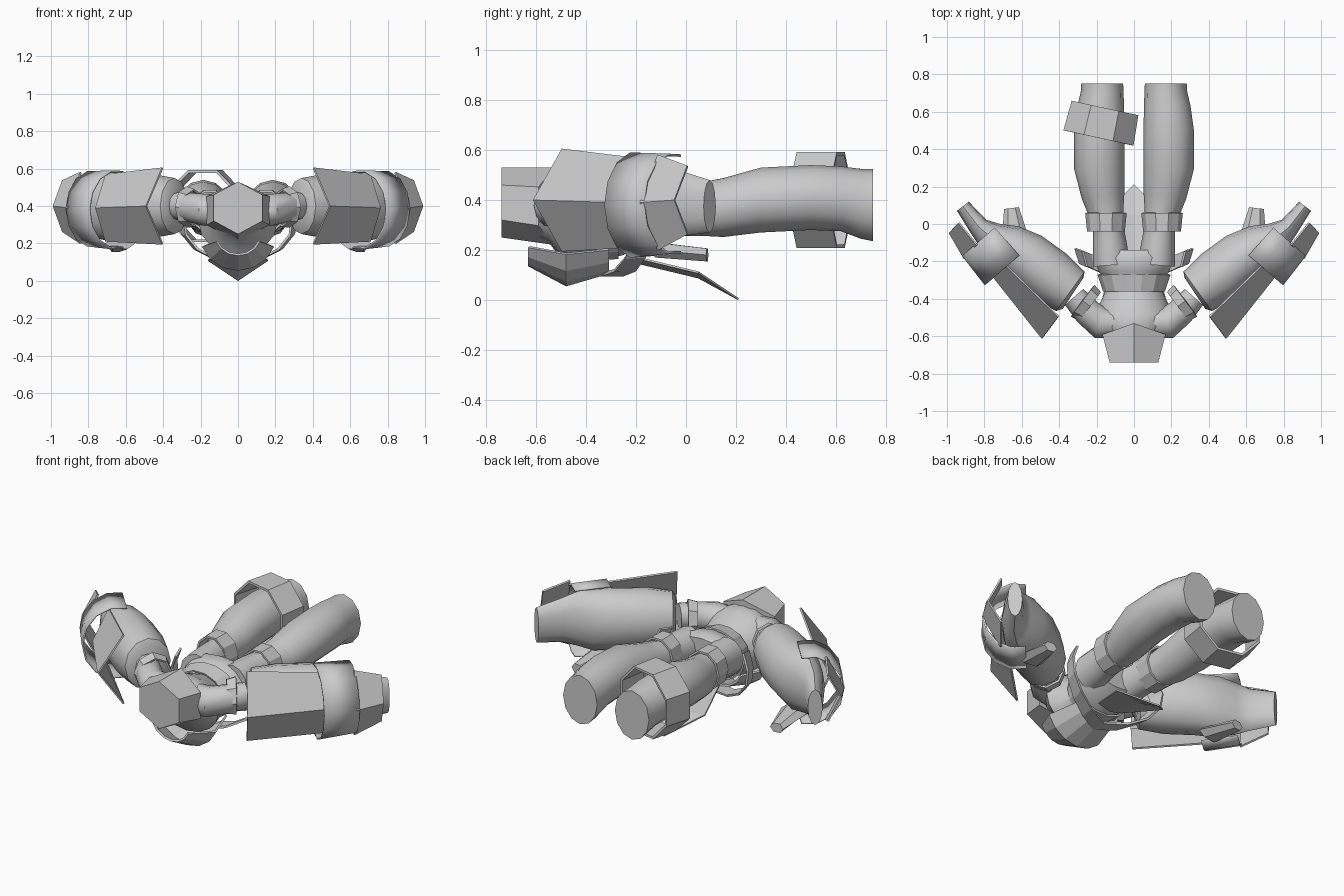
import bpy
from math import cos, sin, radians
from mathutils import Vector

if "Cube" in bpy.data.objects:
    bpy.data.objects.remove(bpy.data.objects["Cube"])


def finish(name, verts, faces, mirror=False, thick=0, smooth=False):
    me = bpy.data.meshes.new(name)
    me.from_pydata(verts, [], faces)
    me.validate()
    ob = bpy.data.objects.new(name, me)
    bpy.context.collection.objects.link(ob)
    if thick:
        m = ob.modifiers.new("thickness", 'SOLIDIFY')
        m.thickness, m.offset = thick, 0
    if mirror:
        ob.modifiers.new("mirror", 'MIRROR')
    if smooth:
        bpy.ops.object.select_all(action='DESELECT')
        ob.select_set(True)
        bpy.context.view_layer.objects.active = ob
        bpy.ops.object.shade_smooth_by_angle(angle=radians(40))
    return ob


def loft(name, rings, n=12, arc=None, start=0, cap=True, **kw):
    """Ring = x, y, z, side radius, height radius, optional lean along the path.
    arc = (from, to) in degrees gives an open plate; angle 0 is the outer side."""
    pts = [Vector(r[:3]) for r in rings]
    if arc:
        angles = [radians(arc[0] + (arc[1] - arc[0]) * i / n) for i in range(n + 1)]
    else:
        angles = [radians(start + 360 * i / n) for i in range(n)]
    k, verts, faces = len(angles), [], []
    for i, r in enumerate(rings):
        d = (pts[min(i + 1, len(pts) - 1)] - pts[max(i - 1, 0)])
        d.z = 0
        d.normalize()
        side = d.cross(Vector((0, 0, 1)))
        lean = r[5] if len(r) > 5 else 0
        for a in angles:
            verts.append(pts[i] + side * cos(a) * r[3] + Vector((0, 0, sin(a) * r[4]))
                         + d * lean * abs(cos(a)))
    for i in range(len(rings) - 1):
        for j in range(k - 1 if arc else k):
            q = (j + 1) % k
            faces.append((i * k + j, i * k + q, (i + 1) * k + q, (i + 1) * k + j))
    if cap and not arc:
        faces.append(tuple(reversed(range(k))))
        faces.append(tuple(range((len(rings) - 1) * k, len(rings) * k)))
    return finish(name, verts, faces, **kw)


# Torso, shoulders and faceted neck guard
loft("torso", [(0, -.62, .36, .10, .11), (0, -.55, .36, .18, .13), (0, -.48, .31, .21, .17),
               (0, -.42, .29, .18, .16), (0, -.33, .29, .14, .13), (0, -.25, .32, .19, .14),
               (0, -.18, .35, .21, .12), (0, -.14, .36, .18, .09)], n=16, smooth=True)
loft("shoulder", [(.08, -.53, .37, .08, .09), (.18, -.53, .38, .085, .085),
                  (.25, -.47, .39, .075, .08), (.32, -.39, .4, .065, .075)],
     mirror=True, smooth=True)
loft("neck_guard", [(0, -.74, .39, .15, .14), (0, -.53, .375, .195, .155, -.07)], n=6, start=30)

# Underside chest armour
loft("chest_plate", [(0, -.63, .25, .12, .11), (0, -.48, .25, .20, .19), (0, -.31, .25, .15, .14)],
     n=6, arc=(200, 340), thick=.012)

# Waist band, and a belt round the underside with wings swept back
loft("waist_band", [(0, -.36, .30, .16, .14), (0, -.27, .31, .19, .145)], n=14, cap=False,
     thick=.01)
loft("belt", [(0, -.34, .31, .29, .21, .13), (0, -.25, .32, .315, .22, .12)],
     n=10, arc=(150, 390), thick=.012)

# Pointed hanging plate
finish("hanging_plate",
       [(-.08, -.2, .17), (0, -.2, .15), (.08, -.2, .17),
        (-.16, .05, .11), (0, .05, .09), (.16, .05, .11), (0, .21, .003)],
       [(0, 1, 4, 3), (1, 2, 5, 4), (3, 4, 6), (4, 5, 6)], thick=.008)

# Legs, cuffs and the single thigh strap
loft("leg", [(.12, -.22, .35, .10, .11), (.13, -.1, .36, .09, .105), (.14, 0, .36, .08, .10),
             (.165, .15, .37, .115, .118), (.185, .3, .40, .135, .13), (.185, .5, .41, .135, .13),
             (.178, .62, .405, .125, .13), (.17, .70, .385, .115, .14), (.17, .75, .38, .112, .145)],
     mirror=True, smooth=True)
loft("leg_cuff", [(.15, -.04, .37, .095, .115), (.15, .06, .37, .105, .115)],
     n=10, cap=False, mirror=True, thick=.012)
loft("thigh_strap", [(-.19, .46, .4, .20, .20), (-.155, .62, .4, .19, .20)],
     n=8, start=22.5, cap=False, thick=.015)

# Arms
loft("arm", [(.325, -.37, .4, .10, .11), (.34, -.36, .4, .13, .15),
             (.45, -.28, .4, .15, .17), (.58, -.18, .4, .145, .175), (.68, -.115, .39, .12, .18),
             (.765, -.07, .39, .085, .16), (.83, -.015, .385, .055, .13),
             (.915, .095, .375, .04, .105)], mirror=True, smooth=True)
loft("shoulder_ring", [(.235, -.44, .39, .09, .095), (.275, -.41, .395, .1, .105)],
     n=8, cap=False, mirror=True, thick=.012)

# Ridged arm plates and the rounded forearm shell
loft("upper_arm_plate", [(.317, -.38, .4, .288, .235), (.653, -.128, .39, .178, .205)],
     n=2, arc=(-60, 60), mirror=True, thick=.01)
loft("forearm_shell", [(.65, -.2, .38, .19, .21), (.78, -.05, .385, .18, .20)],
     n=8, arc=(-105, 105), mirror=True, thick=.01, smooth=True)
loft("wrist_plate", [(.79, -.06, .39, .17, .21), (.9, .045, .4, .125, .15)],
     n=2, arc=(-65, 65), mirror=True, thick=.01)

# Elbow pads below the arms
loft("elbow_pad", [(.63, -.12, .20, .08, .035), (.655, .085, .18, .04, .03)],
     n=6, mirror=True)
